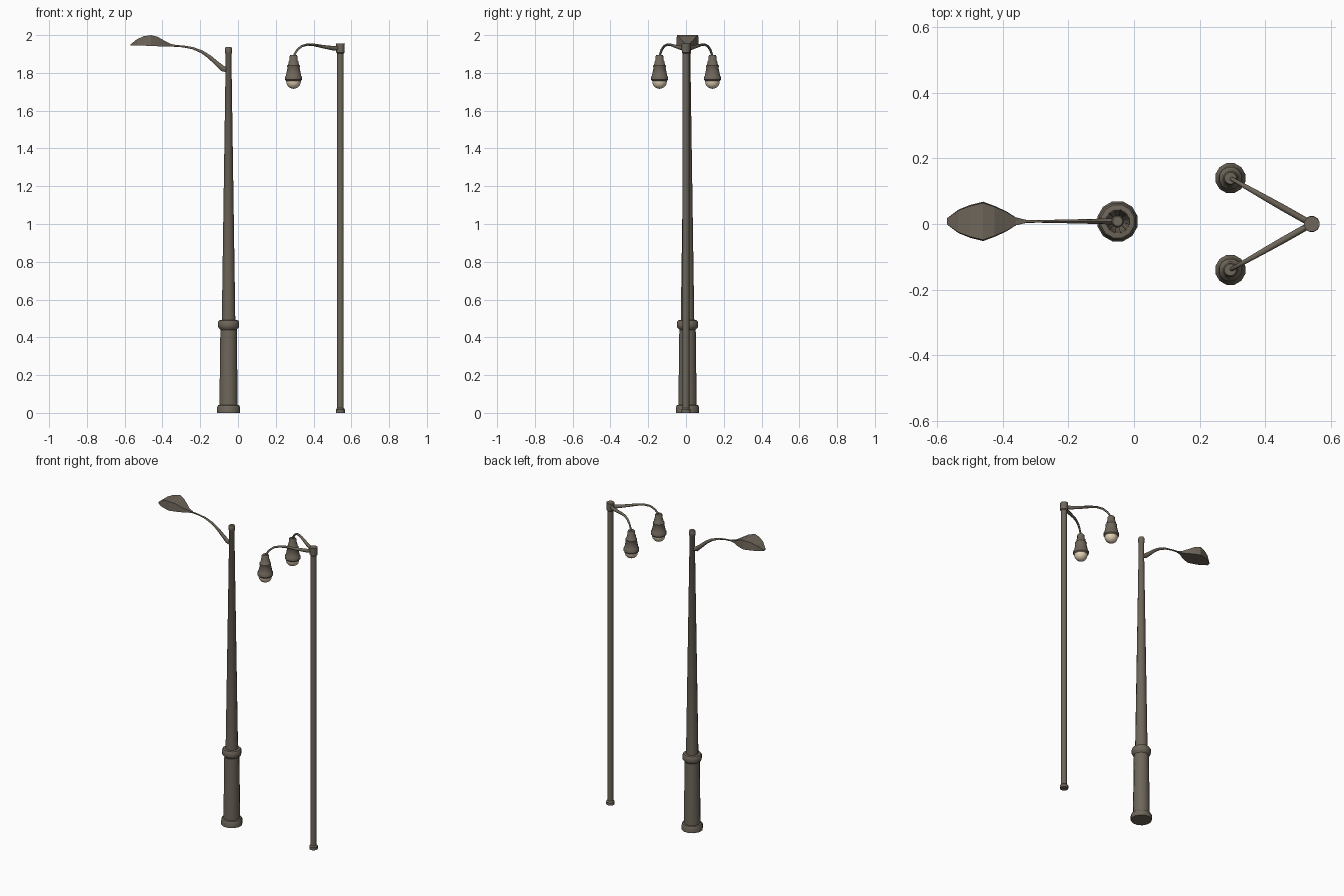
import bpy, bmesh, math
from mathutils import Vector


def material(name, rgb):
    m = bpy.data.materials.new(name)
    m.diffuse_color = (*rgb, 1)
    return m


METAL = material("weathered_bronze", (0.155, 0.132, 0.102))
GLASS = material("warm_glass", (0.78, 0.65, 0.47))


def loft(name, rings, mat, sharp=40):
    """Skin a list of equal-length closed rings and cap both ends."""
    bm = bmesh.new()
    rows = [[bm.verts.new(p) for p in r] for r in rings]
    n = len(rows[0])
    for a, b in zip(rows, rows[1:]):
        for i in range(n):
            j = (i + 1) % n
            bm.faces.new((a[i], a[j], b[j], b[i]))
    bm.faces.new(rows[0][::-1])
    bm.faces.new(rows[-1])
    bmesh.ops.recalc_face_normals(bm, faces=bm.faces)
    for f in bm.faces:
        f.smooth = True
    for e in bm.edges:
        e.smooth = e.calc_face_angle(0) < math.radians(sharp)
    me = bpy.data.meshes.new(name)
    bm.to_mesh(me)
    bm.free()
    me.materials.append(mat)
    ob = bpy.data.objects.new(name, me)
    bpy.context.collection.objects.link(ob)
    return ob


def turned(name, x, y, profile, mat, sides=12):
    """Lathe a (radius, height) profile about a vertical axis."""
    angles = [2 * math.pi * (i + 0.5) / sides for i in range(sides)]
    return loft(name, [[(x + r * math.cos(a), y + r * math.sin(a), z) for a in angles]
                       for r, z in profile], mat)


def arm(name, origin, heading, path, mat, sides=8):
    """Sweep an oval along a path of (distance, z, half width, half depth)."""
    d = Vector((*heading, 0)).normalized()
    side = Vector((-d.y, d.x, 0))
    pts = [Vector((*origin, 0)) + d * s + Vector((0, 0, z)) for s, z, _, _ in path]
    rings = []
    for i, p in enumerate(pts):
        t = (pts[min(i + 1, len(pts) - 1)] - pts[max(i - 1, 0)]).normalized()
        up = side.cross(t)
        w, h = path[i][2:]
        rings.append([p + side * w * math.cos(2 * math.pi * k / sides)
                      + up * h * math.sin(2 * math.pi * k / sides) for k in range(sides)])
    return loft(name, rings, mat, 50)


# Large tapered post with collared base
PX, PY = -0.05, 0.008
turned("large_post", PX, PY, [
    (0.063, 0), (0.063, 0.03), (0.058, 0.04), (0.050, 0.043), (0.045, 0.44),
    (0.056, 0.452), (0.058, 0.46), (0.058, 0.48), (0.052, 0.49), (0.037, 0.492),
    (0.0155, 1.90), (0.019, 1.905), (0.019, 1.93), (0.015, 1.937)], METAL)

# Curved arm of the large post
arm("large_arm", (PX, PY), (-1, 0), [
    (0.0, 1.815, 0.009, 0.013), (0.03, 1.822, 0.009, 0.015), (0.065, 1.852, 0.008, 0.012),
    (0.10, 1.884, 0.007, 0.010), (0.14, 1.911, 0.006, 0.008), (0.19, 1.931, 0.005, 0.006),
    (0.24, 1.940, 0.004, 0.005), (0.31, 1.945, 0.005, 0.005)], METAL)

# Leaf-shaped lamp head: (x, half width, bottom z, top z)
HEAD = [(-0.57, 0.010, 1.944, 1.950), (-0.535, 0.036, 1.944, 1.978),
        (-0.50, 0.050, 1.944, 1.994), (-0.46, 0.060, 1.943, 2.000),
        (-0.425, 0.047, 1.941, 1.991), (-0.39, 0.031, 1.940, 1.971),
        (-0.36, 0.012, 1.940, 1.955), (-0.33, 0.005, 1.940, 1.948)]
loft("leaf_lamp_head", [[(x, PY - w, b), (x, PY + w, b), (x, PY + w * 0.94, t),
                         (x, PY - w * 0.94, t)] for x, w, b, t in HEAD], METAL, 12)

# Slim straight post with small foot and top collar
QX = 0.542
turned("slim_post", QX, 0, [
    (0.025, 0), (0.025, 0.018), (0.018, 0.026), (0.018, 1.903),
    (0.023, 1.908), (0.024, 1.955)], METAL)

# Two drooping arms with hanging lamps
LX = 0.294
for tag, s in (("left", 1), ("right", -1)):
    y = 0.14 * s
    arm("slim_arm_" + tag, (QX, 0), (LX - QX, y), [
        (0.0, 1.930, 0.009, 0.012), (0.04, 1.930, 0.010, 0.012), (0.10, 1.938, 0.010, 0.009),
        (0.16, 1.948, 0.009, 0.007), (0.20, 1.950, 0.008, 0.006), (0.235, 1.942, 0.007, 0.006),
        (0.262, 1.922, 0.006, 0.006), (0.279, 1.898, 0.006, 0.006),
        (0.285, 1.875, 0.006, 0.006)], METAL)
    turned("lamp_housing_" + tag, LX, y, [
        (0.018, 1.894), (0.022, 1.888), (0.022, 1.868), (0.026, 1.862), (0.030, 1.842),
        (0.035, 1.838), (0.035, 1.831), (0.033, 1.827), (0.042, 1.785), (0.047, 1.778),
        (0.047, 1.764), (0.040, 1.757)], METAL)
    turned("lamp_globe_" + tag, LX, y, [
        (0.040, 1.764), (0.040, 1.752), (0.036, 1.737), (0.027, 1.725),
        (0.013, 1.718), (0.003, 1.716)], GLASS)
